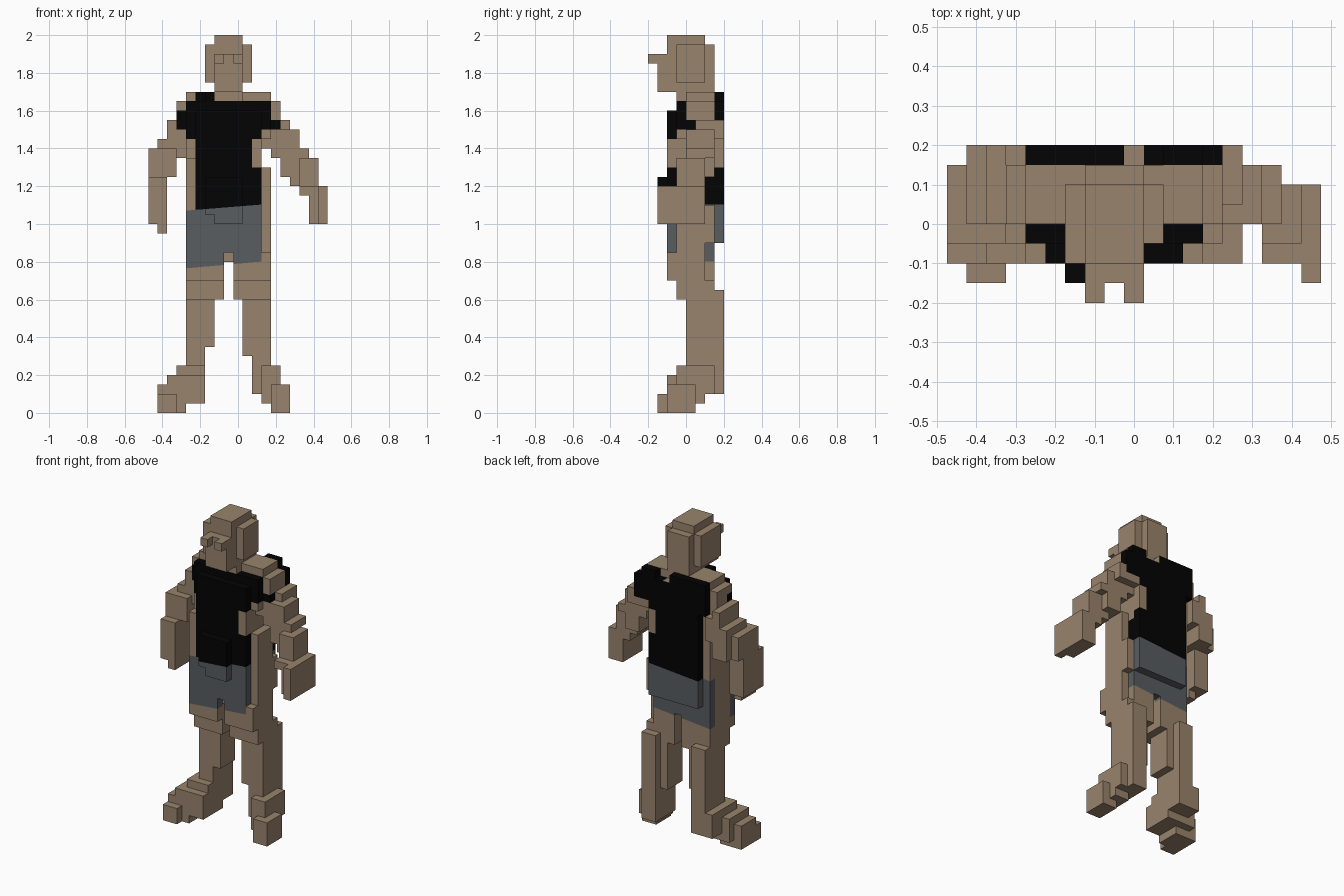
import bpy
import bmesh
from mathutils import Vector

default_cube = bpy.data.objects.get("Cube")
if default_cube:
    bpy.data.objects.remove(default_cube, do_unlink=True)

UNIT = 0.05
ORIGIN = Vector((-0.475, -0.2, 0))


def make_material(name, colour):
    material = bpy.data.materials.new(name)
    material.use_nodes = True
    material.diffuse_color = (*colour, 1)
    shader = material.node_tree.nodes["Principled BSDF"]
    shader.inputs["Base Color"].default_value = (*colour, 1)
    shader.inputs["Roughness"].default_value = 0.9
    return material


MATERIALS = [
    make_material("tan skin", (0.316, 0.228, 0.15)),
    make_material("black shirt", (0.001, 0.001, 0.001)),
    make_material("grey shorts", (0.098, 0.109, 0.117)),
]
SKIN, SHIRT, SHORTS = range(len(MATERIALS))


def waist_height(x):
    return 1.093 + 0.08 * x


def hem_height(x):
    return 0.79 + 0.09 * x


def clothing(point):
    """Clothes cover the front and back shells; flanks and shoulder tops stay bare."""
    x, y, z = point
    above_waist = z > waist_height(x)
    chest = z > 1.45
    sleeve = 1.45 < z < 1.6
    front = y < (0.03 if sleeve else 0.01 if chest else -0.06)
    back = y > (0.11 if z < 1.25 else 0.16)
    bare = (
        z < hem_height(x)
        # Flanks
        or (x > 0.13 and z < 1.5 and not (y > 0.11 and z < 0.9))
        or (x < -0.225 and above_waist and not chest)
        # Armhole
        or (x > 0.075 and 1.3 < z < 1.45)
        # Shoulders and nape
        or (front and x > 0.18 and z > 1.55)
        or (front and x > 0 and z > 1.66)
        or (front and x < -0.28 and z > 1.6)
        or (front and x < -0.2 and z > 1.66)
        or (back and abs(x) < 0.03 and z > 1.64)
    )
    if bare or not (front or back):
        return SKIN
    return SHIRT if above_waist else SHORTS


def mirrored(boxes):
    """Reflect boxes across the middle of the body."""
    return [(17 - b, 17 - a, *rest) for a, b, *rest in boxes]


def build(name, boxes, dressed=False):
    """Fuse blocks (x, x, y, y, z, z in units) into one stepped outer skin."""
    cells = set()
    for x0, x1, y0, y1, z0, z1 in boxes:
        cells.update((x, y, z) for x in range(x0, x1)
                     for y in range(y0, y1) for z in range(z0, z1))

    bm = bmesh.new()
    corners = {}

    def corner(key):
        if key not in corners:
            corners[key] = bm.verts.new(ORIGIN + Vector(key) * UNIT)
        return corners[key]

    # Keep only the faces that have no neighbouring block
    for cell in sorted(cells):
        for axis in range(3):
            for side in (0, 1):
                neighbour = list(cell)
                neighbour[axis] += 2 * side - 1
                if tuple(neighbour) in cells:
                    continue
                u, v = (axis + 1) % 3, (axis + 2) % 3
                ring = []
                for du, dv in ((0, 0), (1, 0), (1, 1), (0, 1)):
                    key = list(cell)
                    key[axis] += side
                    key[u] += du
                    key[v] += dv
                    ring.append(corner(tuple(key)))
                bm.faces.new(ring if side else ring[::-1])

    # Cut the slanted waist and hem, then colour by region
    if dressed:
        for height in (waist_height, hem_height):
            slope = height(1) - height(0)
            bmesh.ops.bisect_plane(
                bm, geom=bm.verts[:] + bm.edges[:] + bm.faces[:],
                plane_co=(0, 0, height(0)), plane_no=(-slope, 0, 1))
        for face in bm.faces:
            face.material_index = clothing(face.calc_center_median())

    bmesh.ops.dissolve_limit(bm, angle_limit=0.01, verts=bm.verts[:],
                             edges=bm.edges[:], delimit={'MATERIAL'})
    mesh = bpy.data.meshes.new(name)
    bm.to_mesh(mesh)
    bm.free()
    for material in MATERIALS:
        mesh.materials.append(material)
    obj = bpy.data.objects.new(name, mesh)
    bpy.context.collection.objects.link(obj)


# Head: skull, back, sides, jaw and paired brows
build("head", [
    (7, 10, 2, 6, 34, 40),
    (7, 10, 6, 7, 35, 39),
    (6, 7, 2, 6, 35, 39),
    (10, 11, 3, 6, 35, 39),
    (7, 10, 1, 2, 34, 38),
    (7, 8, 0, 1, 37, 38),
    (9, 10, 0, 1, 37, 38),
])
build("neck", [(7, 10, 3, 7, 33, 35)])

# Torso: core, chest, belly, shoulders, back shell, shorts front and flank
build("torso", [
    (4, 12, 3, 7, 16, 33),
    (5, 12, 2, 3, 21, 32),
    (4, 5, 2, 3, 21, 27),
    (6, 10, 1, 2, 21, 25),
    (7, 10, 1, 2, 20, 21),
    (4, 13, 3, 4, 29, 33),
    (3, 14, 4, 7, 30, 33),
    (4, 7, 4, 7, 33, 34),
    (6, 7, 3, 4, 33, 34),
    (10, 13, 4, 7, 33, 34),
    (4, 9, 7, 8, 30, 34),
    (9, 14, 7, 8, 30, 33),
    (11, 13, 7, 8, 33, 34),
    (5, 12, 7, 8, 18, 30),
    (4, 12, 2, 3, 17, 21),
    (12, 13, 3, 6, 13, 26),
    (12, 13, 6, 7, 18, 22),
], dressed=True)

# Arms, from shoulder to hand
build("left_arm", [
    (12, 15, 4, 8, 29, 30),
    (14, 15, 5, 8, 30, 31),
    (12, 16, 4, 7, 28, 30),
    (13, 17, 4, 7, 27, 28),
    (14, 16, 4, 7, 25, 27),
    (16, 18, 3, 6, 24, 27),
    (15, 16, 4, 6, 24, 25),
    (16, 19, 2, 6, 23, 24),
    (17, 19, 2, 6, 20, 23),
    (18, 19, 1, 2, 20, 24),
])
build("right_arm", [
    (2, 4, 4, 8, 28, 30),
    (2, 3, 4, 8, 30, 31),
    (1, 4, 4, 8, 27, 29),
    (0, 3, 3, 7, 25, 28),
    (1, 3, 4, 8, 25, 28),
    (0, 2, 2, 6, 20, 25),
    (1, 2, 2, 5, 19, 20),
])

# Legs: upper thigh, knee, shin and calf
leg = [
    (4, 8, 2, 6, 14, 17),
    (5, 8, 6, 7, 14, 17),
    (4, 8, 3, 7, 12, 14),
    (4, 7, 4, 7, 7, 12),
    (4, 6, 4, 8, 5, 13),
]
build("right_leg", leg + [(4, 5, 6, 7, 14, 17)], dressed=True)
build("left_leg", mirrored(leg) + [(10, 11, 4, 7, 6, 7)], dressed=True)

# Feet: toes, instep and heel, turned outward
build("right_foot", [
    (1, 3, 1, 5, 0, 2),
    (1, 4, 2, 5, 0, 3),
    (2, 6, 2, 6, 1, 4),
    (3, 6, 3, 8, 2, 5),
])
build("left_foot", [
    (13, 15, 2, 5, 0, 3),
    (12, 14, 3, 6, 1, 5),
    (11, 14, 4, 7, 2, 5),
    (11, 13, 7, 8, 2, 5),
])
